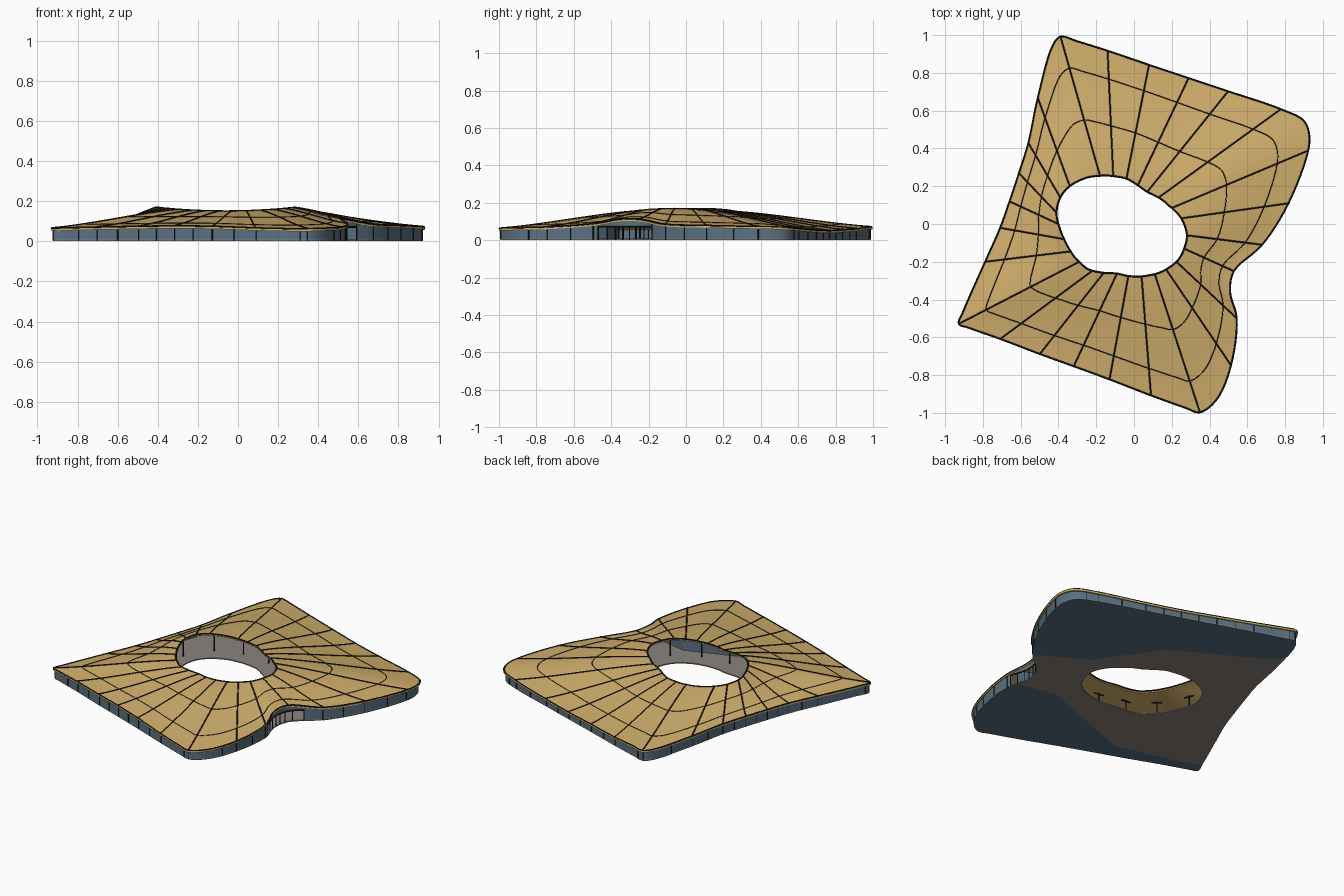
import bpy
import bmesh
from mathutils import Vector

cube = bpy.data.objects.get("Cube")
if cube:
    bpy.data.objects.remove(cube)


def material(name, rgb):
    mat = bpy.data.materials.new(name)
    mat.use_nodes = True
    mat.diffuse_color = (*rgb, 1)
    mat.node_tree.nodes["Principled BSDF"].inputs["Base Color"].default_value = (*rgb, 1)
    return mat


GOLD = material("golden roof", (0.64, 0.43, 0.15))
GLASS = material("blue glass", (0.10, 0.165, 0.225))
STONE = material("warm grey floor", (0.26, 0.23, 0.21))
DARK = material("dark metal", (0.015, 0.013, 0.011))

# Courtyard opening and outer roof edge, paired point by point (clockwise)
HOLE = [(-.18, .255), (-.15, .257), (-.11, .253), (-.04, .24), (.02, .205), (.07, .17),
        (.13, .14), (.165, .115), (.18, .1), (.2, .085), (.25, .03), (.28, -.06),
        (.265, -.13), (.25, -.165), (.225, -.2), (.17, -.24), (.14, -.255), (.11, -.265),
        (.085, -.27), (.04, -.277), (-.03, -.275), (-.09, -.262), (-.16, -.258),
        (-.22, -.247), (-.25, -.235), (-.29, -.2), (-.31, -.18), (-.335, -.145),
        (-.37, -.08), (-.4, 0), (-.41, .06), (-.39, .14), (-.34, .2), (-.25, .245)]
EDGE = [(-.39, .995, .07), (-.3, .97, .068), (-.14, .92, .06), (.08, .845, .055),
        (.29, .775, .05), (.5, .705, .052), (.78, .61, .06), (.9, .55, .065),
        (.93, .48, .07), (.925, .39, .072), (.82, .11, .078), (.68, -.11, .085),
        (.53, -.25, .112), (.51, -.36, .112), (.545, -.5, .088), (.515, -.75, .07),
        (.44, -.93, .065), (.35, -1, .062), (.27, -.975, .062), (.09, -.91, .066),
        (-.13, -.825, .074), (-.32, -.755, .076), (-.5, -.69, .074), (-.71, -.61, .07),
        (-.88, -.55, .066), (-.93, -.53, .065), (-.905, -.46, .065), (-.79, -.2, .068),
        (-.71, -.02, .07), (-.66, .12, .07), (-.61, .27, .07), (-.56, .43, .07),
        (-.51, .67, .07), (-.43, .95, .07)]
NO_RIB = {1, 7, 8, 13, 16, 18, 24, 26, 33}
SUB = 6
THICK = 0.012


def smooth_loop(points):
    """Closed centripetal spline, SUB samples per span."""
    pts = [Vector(p).to_3d() for p in points]
    out = []
    for i in range(len(pts)):
        p = [pts[(i + k) % len(pts)] for k in (-1, 0, 1, 2)]
        t = [0]
        for a, b in zip(p, p[1:]):
            t.append(t[-1] + (b - a).length ** 0.5)
        for s in range(SUB):
            u = t[1] + (t[2] - t[1]) * s / SUB
            q = p
            for level in (1, 2, 3):
                lo = [max(0, j - 1) if level == 2 else j for j in range(4 - level)]
                if level == 2:
                    lo = [0, 1]
                span = 2 if level == 2 else 1
                if level == 3:
                    lo = [1]
                q = [q[j].lerp(q[j + 1], (u - t[a]) / (t[a + span] - t[a]))
                     for j, a in enumerate(lo)]
            out.append(q[0])
    return out


inner, outer = smooth_loop(HOLE), smooth_loop(EDGE)
for v in inner:
    v.z = 0.15 + 0.018 * min(1, abs(v.x + 0.06) / 0.34) ** 2
N = len(inner)


def roof(i, t, lift=0.0):
    """Point on the roof: t runs from the courtyard (0) to the outer edge (1)."""
    a, b = inner[i % N], outer[i % N]
    p = a.lerp(b, t)
    f = 0.6 * t + 0.4 * t * t * (3 - 2 * t)
    p.z = a.z + (b.z - a.z) * f + lift
    return p


def at(p, z):
    return Vector((p.x, p.y, z))


def mesh_object(name, bm, mat, smooth=False):
    bmesh.ops.recalc_face_normals(bm, faces=bm.faces[:])
    me = bpy.data.meshes.new(name)
    bm.to_mesh(me)
    bm.free()
    me.materials.append(mat)
    ob = bpy.data.objects.new(name, me)
    bpy.context.collection.objects.link(ob)
    if smooth:
        bpy.ops.object.select_all(action='DESELECT')
        bpy.context.view_layer.objects.active = ob
        ob.select_set(True)
        bpy.ops.object.shade_smooth_by_angle()
    return ob


def skin(name, rows, mat, wrap_u=True, wrap_v=True, smooth=False):
    """Quad surface through rows of points."""
    bm = bmesh.new()
    grid = [[bm.verts.new(p) for p in row] for row in rows]
    for u in range(len(grid) - (not wrap_u)):
        r, s = grid[u], grid[(u + 1) % len(grid)]
        for v in range(len(r) - (not wrap_v)):
            w = (v + 1) % len(r)
            bm.faces.new((r[v], r[w], s[w], s[v]))
    return mesh_object(name, bm, mat, smooth)


def tubes(name, paths, radius, mat=DARK, closed=False):
    """Thin bars along a set of paths."""
    cu = bpy.data.curves.new(name, 'CURVE')
    cu.dimensions = '3D'
    cu.bevel_depth = radius
    cu.bevel_resolution = 0
    cu.use_fill_caps = True
    for path in paths:
        sp = cu.splines.new('POLY')
        sp.points.add(len(path) - 1)
        for pt, p in zip(sp.points, path):
            pt.co = (*p, 1)
        sp.use_cyclic_u = closed
    cu.materials.append(mat)
    ob = bpy.data.objects.new(name, cu)
    bpy.context.collection.objects.link(ob)


# Roof shell with thickness
steps = [k / 12 for k in range(13)]
skin("roof", [[roof(i, t) for t in steps] + [roof(i, t, -THICK) for t in reversed(steps)]
              for i in range(N)], GOLD, smooth=True)

# Roof ribs, rings and edge trims
ribs = [k * SUB for k in range(len(EDGE)) if k not in NO_RIB]
tubes("roof_ribs", [[roof(i, t, 0.002) for t in steps] for i in ribs], 0.004)
tubes("roof_rings", [[roof(i, t, 0.001) for i in range(N)] for t in (0.4, 0.77)], 0.0025, closed=True)
tubes("roof_trims", [[roof(i, t) for i in range(N)] for t in (0.0, 0.996)], 0.005, closed=True)

# Floor slab around the courtyard
skin("floor_slab", [[at(roof(i, t), z) for t, z in ((0, .002), (.985, .002), (.985, .009), (0, .009))]
                    for i in range(N)], STONE)

# Outer glazing, left open below the transom at the entrance notch
DOOR_A, DOOR_B, HEAD = 11 * SUB + 3, 14 * SUB - 1, 0.072
WALL = 0.985


def glazing(name, indices, bottom):
    skin(name, [[at(roof(i, WALL), bottom), roof(i, WALL, -THICK / 2)] for i in indices],
         GLASS, False, False)


glazing("outer_glazing", range(DOOR_B, DOOR_A + N + 1), 0.006)
glazing("entrance_transom", range(DOOR_A, DOOR_B + 1), HEAD)
mullions = [i for k in ribs for i in (k, k + 3) if not DOOR_A < i < DOOR_B]
tubes("wall_mullions", [[at(roof(i, 0.987), 0.004), roof(i, 0.987, -THICK)] for i in mullions], 0.003)

# Entrance frame
tubes("entrance_header", [[at(roof(i, WALL), HEAD) for i in range(DOOR_A, DOOR_B + 1)]], 0.005)
tubes("entrance_posts", [[at(roof(i, WALL), 0.004), at(roof(i, WALL), HEAD)]
                         for i in range(DOOR_A, DOOR_B + 1, 2)], 0.0035)

# Glazed rooms along the back and front, with inner partitions up to the roof
cloud = [roof(i, t, -THICK) for i in range(N) for t in steps]


def room(name, first, last, corners):
    rim = [roof(i, WALL) for i in range(first, last + 1)]
    knots = [rim[-1]] + [Vector((*c, 0)) for c in corners] + [rim[0]]
    chain = [a.lerp(b, s / 8) for a, b in zip(knots, knots[1:]) for s in range(8)] + [knots[-1]]
    rows = []
    for p in chain:
        near = min(cloud, key=lambda q: (q.xy - p.xy).length)
        rows.append([at(p, 0.003), at(p, near.z)])
    skin(name + "_partition", rows, GLASS, False, False)
    bm = bmesh.new()
    bm.faces.new([bm.verts.new(at(p, 0)) for p in rim + chain[1:-1]])
    bmesh.ops.triangulate(bm, faces=bm.faces[:])
    mesh_object(name + "_underside", bm, GLASS)


room("back_room", -SUB - 3, 11 * SUB, [(.38, .06), (.12, .43), (-.41, .73)])
room("front_room", 14 * SUB - 3, 26 * SUB, [(-.79, -.5), (-.37, -.61), (.28, -.37)][::1])

# Courtyard columns with short cap beams
posts, caps = [], []
for i in ribs[::2]:
    t = 0.1 / (outer[i] - inner[i]).xy.length
    top = roof(i, t, -THICK)
    side = (inner[(i + 1) % N] - inner[i - 1]).xy.normalized().to_3d() * 0.03
    cap = at(top, top.z - 0.006)
    posts.append([at(top, 0.005), top])
    caps.append([cap - side, cap + side])
tubes("courtyard_columns", posts, 0.005)
tubes("column_caps", caps, 0.005)
